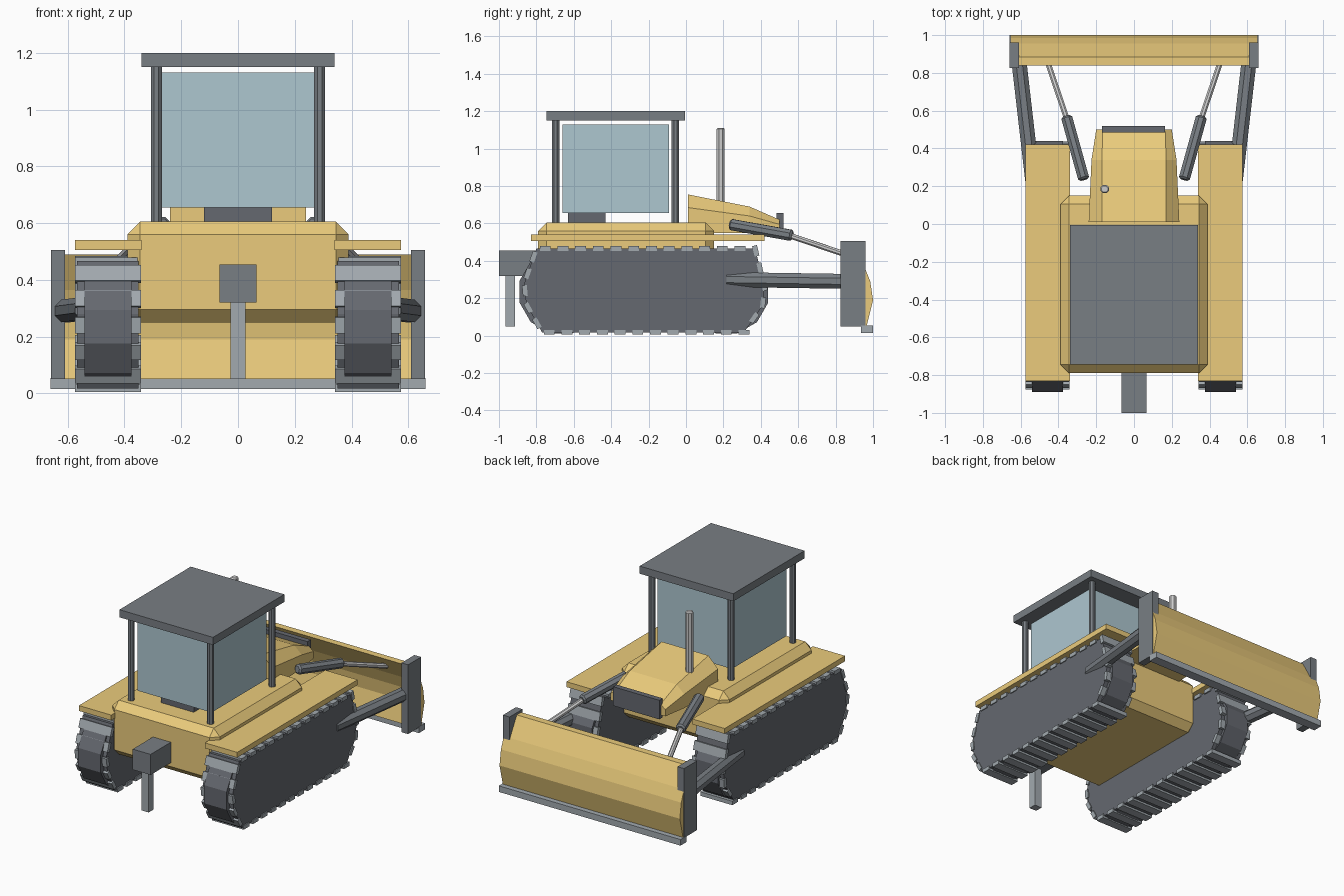
import bpy, bmesh, math
from mathutils import Vector, Matrix

if "Cube" in bpy.data.objects:
    bpy.data.objects.remove(bpy.data.objects["Cube"])


def mat(name, rgb):
    m = bpy.data.materials.new(name)
    m.diffuse_color = (*rgb, 1)
    m.use_nodes = True
    m.node_tree.nodes["Principled BSDF"].inputs["Base Color"].default_value = m.diffuse_color
    return m


YELLOW = mat("yellow_paint", (0.83, 0.60, 0.20))
DARK = mat("dark_metal", (0.19, 0.21, 0.23))
BLACK = mat("track_black", (0.13, 0.14, 0.16))
STEEL = mat("steel", (0.36, 0.40, 0.43))
CHROME = mat("light_steel", (0.55, 0.57, 0.58))
GLASS = mat("glass", (0.42, 0.57, 0.63))


def finish(name, bm, material):
    bmesh.ops.recalc_face_normals(bm, faces=bm.faces)
    me = bpy.data.meshes.new(name)
    bm.to_mesh(me)
    bm.free()
    ob = bpy.data.objects.new(name, me)
    me.materials.append(material)
    bpy.context.collection.objects.link(ob)
    return ob


def box(name, x, y, z, material, bevel=0):
    """Box from (min, max) ranges, optionally chamfered."""
    bm = bmesh.new()
    size = Matrix.Diagonal((x[1] - x[0], y[1] - y[0], z[1] - z[0], 1))
    mid = Matrix.Translation((sum(x) / 2, sum(y) / 2, sum(z) / 2))
    bmesh.ops.create_cube(bm, size=1, matrix=mid @ size)
    if bevel:
        bmesh.ops.bevel(bm, geom=bm.edges[:], offset=bevel, segments=1, affect='EDGES')
    return finish(name, bm, material)


def rod(name, a, b, r, material, sides=8, bevel=0):
    """Cylinder between two points, with flats facing the axes."""
    a, b = Vector(a), Vector(b)
    bm = bmesh.new()
    turn = (b - a).to_track_quat('Z', 'Y').to_matrix().to_4x4()
    m = Matrix.Translation((a + b) / 2) @ turn @ Matrix.Rotation(math.pi / sides, 4, 'Z')
    bmesh.ops.create_cone(bm, cap_ends=True, segments=sides, radius1=r, radius2=r,
                          depth=(b - a).length, matrix=m)
    if bevel:
        rims = [e for e in bm.edges if any(len(f.verts) > 4 for f in e.link_faces)]
        bmesh.ops.bevel(bm, geom=rims, offset=bevel, segments=1, affect='EDGES')
    return finish(name, bm, material)


def loft(name, rings, material):
    """Skin a row of equal rings and cap both ends."""
    bm = bmesh.new()
    vs = [[bm.verts.new(p) for p in ring] for ring in rings]
    n = len(vs[0])
    for r0, r1 in zip(vs, vs[1:]):
        for i in range(n):
            bm.faces.new((r0[i], r0[(i + 1) % n], r1[(i + 1) % n], r1[i]))
    bm.faces.new(vs[0])
    bm.faces.new(vs[-1])
    return finish(name, bm, material)


def extrude_x(name, profile, x0, x1, material):
    return loft(name, [[(x, y, z) for y, z in profile] for x in (x0, x1)], material)


def track_shoes(name, path, x0, x1, count, material):
    """Flat pads spaced evenly round the closed track path."""
    pts = [Vector((0, y, z)) for y, z in path]
    segs = list(zip(pts, pts[1:] + pts[:1]))
    total = sum((b - a).length for a, b in segs)
    bm = bmesh.new()
    for i in range(count):
        d = (i + 0.5) * total / count
        for a, b in segs:
            if d <= (b - a).length:
                break
            d -= (b - a).length
        t = (b - a).normalized()
        p = a + t * d
        m = (Matrix.Translation(((x0 + x1) / 2, p.y, p.z))
             @ Matrix.Rotation(math.atan2(t.z, t.y), 4, 'X')
             @ Matrix.Diagonal((x1 - x0, 0.058, 0.026, 1)))
        bmesh.ops.create_cube(bm, size=1, matrix=m)
    return finish(name, bm, material)


# Hull
box("hull", (-0.39, 0.39), (-0.79, 0.15), (0.25, 0.605), YELLOW, 0.045)

# Engine hood, tapering towards the blade, with grille and exhaust
hood = [(0.01, 0.24, 0.685, 0.17, 0.755), (0.34, 0.225, 0.64, 0.17, 0.69),
        (0.50, 0.20, 0.595, 0.165, 0.62)]
loft("engine_hood", [[(-w, y, 0.55), (w, y, 0.55), (w, y, zs), (t, y, zt), (-t, y, zt), (-w, y, zs)]
                     for y, w, zs, t, zt in hood], YELLOW)
box("grille", (-0.17, 0.165), (0.485, 0.52), (0.53, 0.655), BLACK)
rod("exhaust_pipe", (-0.155, 0.185, 0.62), (-0.155, 0.185, 1.11), 0.024, CHROME, 8, 0.006)

# Cab
box("cab_glass", (-0.27, 0.27), (-0.66, -0.09), (0.655, 1.13), GLASS)
box("cab_roof", (-0.34, 0.34), (-0.745, -0.005), (1.15, 1.20), DARK)
box("seat", (-0.12, 0.12), (-0.63, -0.43), (0.59, 0.70), BLACK)
for sx in (-1, 1):
    for y in (-0.697, -0.057):
        rod("cab_post", (sx * 0.288, y, 0.59), (sx * 0.288, y, 1.16), 0.021, DARK)

# Rear hitch block and ripper shank
box("ripper_mount", (-0.065, 0.065), (-1.0, -0.78), (0.32, 0.455), DARK)
box("ripper_shank", (-0.026, 0.026), (-0.965, -0.915), (0.05, 0.33), STEEL)

# Blade: a curved shell with end plates and a cutting edge
outer = [(0.885, 0.49), (0.955, 0.365), (0.985, 0.29), (1.0, 0.19), (0.965, 0.05)]
inner = [(0.84, 0.49), (0.91, 0.365), (0.943, 0.28), (0.955, 0.19), (0.925, 0.05)]
extrude_x("blade", outer + inner[::-1], -0.655, 0.655, YELLOW)
box("cutting_edge", (-0.66, 0.66), (0.935, 1.0), (0.015, 0.055), STEEL)

TRACK = [(-0.80, 0.466), (-0.865, 0.28), (-0.855, 0.17), (-0.77, 0.018),
         (0.31, 0.018), (0.41, 0.16), (0.42, 0.26), (0.37, 0.466)]

for sx, side in ((-1, "left"), (1, "right")):
    def xr(a, b):
        return tuple(sorted((sx * a, sx * b)))

    # Track body, wheels and shoes
    extrude_x(side + "_track", TRACK, *xr(0.35, 0.568), BLACK)
    for y, part in ((-0.667, "sprocket"), (0.217, "idler")):
        rod(f"{side}_{part}", (sx * 0.375, y, 0.235), (sx * 0.54, y, 0.235), 0.23, BLACK, 12)
    track_shoes(side + "_track_shoes", TRACK, *xr(0.342, 0.574), 34, STEEL)

    # Fender
    box(side + "_fender", xr(0.34, 0.575), (-0.83, 0.42), (0.505, 0.54), YELLOW)

    # Push arm, lift cylinder and blade end plate
    rod(side + "_push_arm", (sx * 0.535, 0.22, 0.30), (sx * 0.61, 0.87, 0.29), 0.043, DARK)
    rod(side + "_lift_cylinder", (sx * 0.265, 0.235, 0.595), (sx * 0.358, 0.57, 0.535),
        0.032, DARK, 8, 0.01)
    rod(side + "_lift_rod", (sx * 0.35, 0.54, 0.54), (sx * 0.465, 0.88, 0.425), 0.016, CHROME)
    box(side + "_blade_end_plate", xr(0.61, 0.658), (0.825, 0.96), (0.05, 0.505), DARK)
